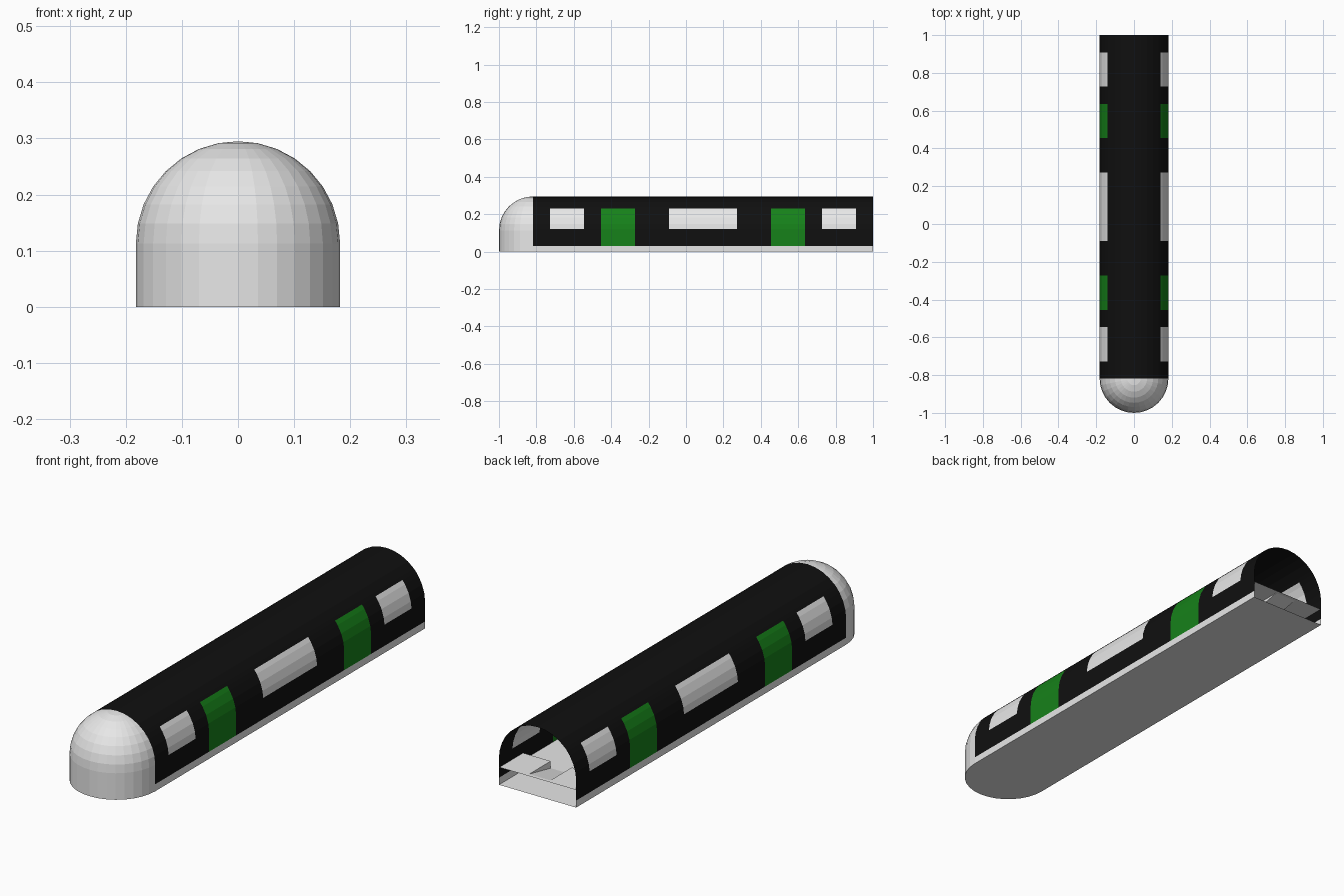
import bpy, bmesh, math

if "Cube" in bpy.data.objects:
    bpy.data.objects.remove(bpy.data.objects["Cube"])

R, ZC = 0.182, 0.113          # body radius and height of the arch centre
Y0, Y1 = -0.818, 1.0          # straight body, nose joint to open rear
SKIRT, SILL, HEAD = 0.03, 0.12, 0.23
FLOOR, SHELF = 0.045, 0.075


def material(name, rgb):
    m = bpy.data.materials.new(name)
    m.diffuse_color = (*rgb, 1)
    m.use_nodes = True
    m.node_tree.nodes["Principled BSDF"].inputs["Base Color"].default_value = m.diffuse_color
    return m


LIGHT = material("light grey", (0.8, 0.8, 0.8))
BLACK = material("black", (0.005, 0.005, 0.005))
GREEN = material("green", (0.008, 0.22, 0.01))


def finish(name, bm, mats):
    bmesh.ops.remove_doubles(bm, verts=bm.verts, dist=1e-5)
    me = bpy.data.meshes.new(name)
    bm.to_mesh(me)
    bm.free()
    for m in mats:
        me.materials.append(m)
    ob = bpy.data.objects.new(name, me)
    bpy.context.collection.objects.link(ob)
    return ob


def quad_grid(bm, rows):
    """Skin consecutive rows of points with quads."""
    vs = [[bm.verts.new(p) for p in row] for row in rows]
    for a, b in zip(vs, vs[1:]):
        for i in range(len(a) - 1):
            bm.faces.new((a[i], a[i + 1], b[i + 1], b[i]))


# Body shell: arch profile with breaks at the skirt, window sill and window head
def on_arc(z):
    return math.asin((z - ZC) / R)


step = math.pi / 16
angles = sorted([i * step for i in range(8)] + [on_arc(SILL), on_arc(HEAD)])
half = [(R, 0), (R, SKIRT)] + [(R * math.cos(a), ZC + R * math.sin(a)) for a in angles]
profile = half + [(0, ZC + R)] + [(-x, z) for x, z in reversed(half)]

windows = [(-0.727, -0.545), (-0.09, 0.273), (0.727, 0.909)]
doors = [(-0.455, -0.273), (0.455, 0.636)]
ys = sorted([Y0, Y1] + [y for span in windows + doors for y in span])

bm = bmesh.new()
quad_grid(bm, [[(x, y, z) for x, z in profile] for y in ys])
for f in bm.faces:
    c = f.calc_center_median()
    in_window = any(a < c.y < b for a, b in windows)
    in_door = any(a < c.y < b for a, b in doors)
    if c.z < SKIRT:
        f.material_index = 0
    elif in_window and SILL < c.z < HEAD:
        f.material_index = 0
    elif in_door and c.z < HEAD:
        f.material_index = 2
    else:
        f.material_index = 1
bm.normal_update()
finish("body_shell", bm, [LIGHT, BLACK, GREEN])

# Nose: quarter sphere standing on a half cylinder
rings = [(R, 0), (R, SHELF)] + [(R * math.cos(k * step), ZC + R * math.sin(k * step))
                                for k in range(9)]
bm = bmesh.new()
rows = []
for r, z in rings:
    rows.append([(-r * math.cos(i * step), Y0 - r * math.sin(i * step), z)
                 for i in range(17)])
quad_grid(bm, rows)
bmesh.ops.dissolve_degenerate(bm, dist=1e-5, edges=bm.edges)
finish("nose", bm, [LIGHT])

# Underside: flat plate with a rounded front
bm = bmesh.new()
outline = [(-R * math.cos(i * step), Y0 - R * math.sin(i * step), 0) for i in range(17)]
outline += [(R, Y1, 0), (-R, Y1, 0)]
f = bm.faces.new([bm.verts.new(p) for p in outline])
f.normal_update()
if f.normal.z > 0:
    f.normal_flip()
finish("underside", bm, [LIGHT])

# Interior floor: long low deck, with a ramp up to the rear edge
W, AISLE, YS, YR = R - 0.002, 0.05, 0.84, 0.985
bm = bmesh.new()
quad_grid(bm, [[(-W, Y0, FLOOR), (W, Y0, FLOOR)], [(-W, YS, FLOOR), (W, YS, FLOOR)]])
quad_grid(bm, [[(-AISLE, y, z), (AISLE, y, z)]
               for y, z in ((YS, FLOOR), (YR, SHELF), (Y1, SHELF))])
finish("interior_floor", bm, [LIGHT])

# Raised shelves on both sides of the ramp
for side, name in ((-1, "left_shelf"), (1, "right_shelf")):
    bm = bmesh.new()
    quad_grid(bm, [[(side * W, y, SHELF), (side * AISLE, y, SHELF)] for y in (YS, YR, Y1)])
    quad_grid(bm, [[(side * W, YS, SHELF), (side * AISLE, YS, SHELF)],
                   [(side * W, YS, FLOOR), (side * AISLE, YS, FLOOR)]])
    bm.faces.new([bm.verts.new((side * AISLE, y, z))
                  for y, z in ((YS, FLOOR), (YR, SHELF), (YS, SHELF))])
    bmesh.ops.remove_doubles(bm, verts=bm.verts, dist=1e-5)
    bmesh.ops.recalc_face_normals(bm, faces=bm.faces)
    finish(name, bm, [LIGHT])
